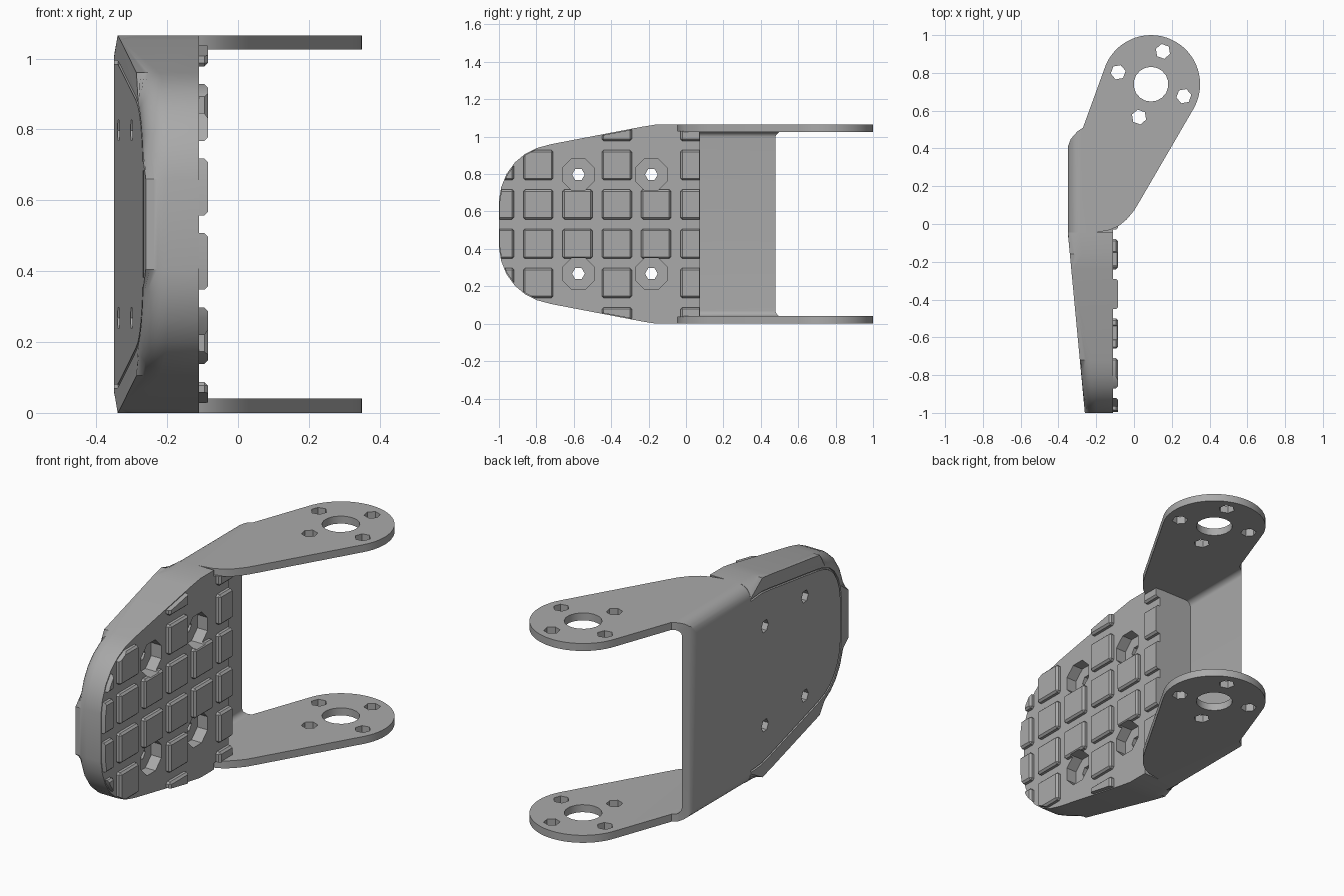
import bpy, bmesh, math
from mathutils import Matrix, Vector

if "Cube" in bpy.data.objects:
    bpy.data.objects.remove(bpy.data.objects["Cube"])

H = 1.065          # overall height
SOLE = -0.11       # plane of the sole under the treads
T = 0.04           # sheet thickness

grey = bpy.data.materials.new("metal_grey")
grey.use_nodes = True
grey.diffuse_color = (0.4, 0.4, 0.4, 1)
grey.node_tree.nodes["Principled BSDF"].inputs["Base Color"].default_value = (0.4, 0.4, 0.4, 1)


def make(name, bm):
    bmesh.ops.recalc_face_normals(bm, faces=bm.faces)
    mesh = bpy.data.meshes.new(name)
    bm.to_mesh(mesh)
    bm.free()
    mesh.materials.append(grey)
    ob = bpy.data.objects.new(name, mesh)
    bpy.context.scene.collection.objects.link(ob)
    return ob


def prism(bottom, top):
    """Solid between two matching loops of points."""
    bm = bmesh.new()
    a = [bm.verts.new(p) for p in bottom]
    b = [bm.verts.new(p) for p in top]
    bm.faces.new(a)
    bm.faces.new(b)
    for i in range(len(a)):
        j = (i + 1) % len(a)
        bm.faces.new((a[i], a[j], b[j], b[i]))
    return bm


def cylinder(bm, centre, radius, depth, sides, axis="Z", turn=0):
    m = Matrix.Translation(centre)
    if axis == "X":
        m = m @ Matrix.Rotation(math.pi / 2, 4, "Y")
    m = m @ Matrix.Rotation(turn, 4, "Z")
    bmesh.ops.create_cone(bm, cap_ends=True, segments=sides, radius1=radius,
                          radius2=radius, depth=depth, matrix=m)


def box(bm, lo, hi):
    lo, hi = Vector(lo), Vector(hi)
    m = Matrix.Translation((lo + hi) / 2) @ Matrix.Diagonal((*(hi - lo), 1))
    return bmesh.ops.create_cube(bm, size=1, matrix=m)["verts"]


def carve(ob, *cuts):
    """Apply boolean operations given as (operation, cutter)."""
    for op, cutter in cuts:
        cutter.hide_render = True
        mod = ob.modifiers.new("cut", "BOOLEAN")
        mod.operation, mod.object, mod.solver = op, cutter, "EXACT"
    graph = bpy.context.evaluated_depsgraph_get()
    ob.data = bpy.data.meshes.new_from_object(ob.evaluated_get(graph))
    ob.modifiers.clear()


def arc(cx, cy, r, start, end, n):
    return [(cx + r * math.cos(math.radians(start + (end - start) * i / n)),
             cy + r * math.sin(math.radians(start + (end - start) * i / n))) for i in range(n + 1)]


def mirrored(half):
    return half + [(y, H - z) for y, z in reversed(half)]


def inset(loop, d):
    """Move every side of a convex clockwise loop inwards."""
    out = []
    for i, p in enumerate(loop):
        p = Vector(p)
        e1 = (p - Vector(loop[i - 1])).normalized()
        e2 = (Vector(loop[(i + 1) % len(loop)]) - p).normalized()
        n1, n2 = Vector((e1.y, -e1.x)), Vector((e2.y, -e2.x))
        out.append(p + (n1 + n2) * d / (1 + n1.dot(n2)))
    return out


def back(y):
    """Sloping back plane of the foot."""
    return -0.35 + 0.085 * (-0.05 - y) / 0.9


# Bracket: bent sheet trimmed to the arm outline, then drilled
outer = [(0.4, H)] + arc(-0.28, H - 0.07, 0.07, 90, 180, 8)
inner = [(0.4, H - T)] + arc(-0.28, H - 0.07, 0.03, 90, 180, 8)
sheet = mirrored(outer) + mirrored(inner)[::-1]
bracket = make("bracket", prism([(x, -0.1, z) for x, z in sheet], [(x, 1.1, z) for x, z in sheet]))
arm = (arc(0.09, 0.74, 0.26, -30, 162, 32)
       + [(-0.27, 0.51), (-0.3, 0.49), (-0.335, 0.45), (-0.35, 0.41), (-0.36, 0.41), (-0.36, -0.05)]
       + [(-0.2, -0.045), (-0.13, -0.032), (-0.08, -0.01), (-0.04, 0.023), (0, 0.07), (0.03, 0.12)])
trim = make("arm_trim", prism([(x, y, -0.1) for x, y in arm], [(x, y, 1.2) for x, y in arm]))
bm = bmesh.new()
cylinder(bm, (0.09, 0.74, 0.5), 0.092, 2, 18)
for k in range(4):
    a = math.radians(70 + 90 * k)
    cylinder(bm, (0.09 + 0.185 * math.cos(a), 0.74 + 0.185 * math.sin(a), 0.5), 0.04, 2, 6, turn=a)
drill = make("arm_drill", bm)
carve(bracket, ("INTERSECT", trim), ("DIFFERENCE", drill))

# Foot body: tapered slab with a rounded back rim
END = -0.045
toe = [(-1, 0.66), (-0.988, 0.73), (-0.96, 0.8), (-0.915, 0.862), (-0.86, 0.908),
       (-0.795, 0.94), (-0.72, 0.96), (-0.24, 1.052), (-0.16, H)]
outline = mirrored(toe + [(END, H)])
bm = prism([(back(y), y, z) for y, z in outline], [(SOLE, y, z) for y, z in outline])
rim = [e for e in bm.edges
       if all(v.co.x < SOLE - 0.01 for v in e.verts) and not all(v.co.y > END - 0.01 for v in e.verts)]
bmesh.ops.bevel(bm, geom=rim, offset=0.065, segments=6, profile=0.5, affect="EDGES")
foot = make("foot_body", bm)

# Groove around the back plate, left open towards the bracket
long_outline = mirrored(toe + [(0.15, H)])
bm = bmesh.new()
loops = [[bm.verts.new((back(y) + 0.012, y, z)) for y, z in inset(long_outline, d)] for d in (0.07, 0.08)]
n = len(long_outline)
strip = []
for i in range(n):
    if i != n // 2 - 1:
        j = (i + 1) % n
        strip.append(bm.faces.new((loops[0][i], loops[0][j], loops[1][j], loops[1][i])))
caps = bmesh.ops.extrude_face_region(bm, geom=strip, use_keep_orig=True)["geom"]
bmesh.ops.translate(bm, vec=(-0.1, 0, 0), verts=[g for g in caps if isinstance(g, bmesh.types.BMVert)])
groove = make("groove_cutter", bm)

# Heel block reaching between the bracket arms
bm = bmesh.new()
box(bm, (-0.32, END - 0.01, T - 0.005), (SOLE, 0.075, H - T + 0.005))
heel = make("heel_block", bm)

# Treads: chamfered blocks on a regular grid, trimmed to the foot
PITCH = 0.21
bm = bmesh.new()
for col in range(6):
    for row in range(6):
        y = -1.0 + PITCH * col
        z = H / 2 + PITCH * (row - 2.5)
        if col in (2, 4) and row not in (2, 3):
            continue
        box(bm, (-0.13, y - 0.08, z - 0.08), (-0.085, y + 0.08, z + 0.08))
bmesh.ops.bevel(bm, geom=bm.edges[:], offset=0.01, segments=1, affect="EDGES")
treads = make("treads", bm)
area = mirrored([(y + 0.004, z - 0.004) for y, z in toe]
                + [(END, H - 0.004), (END, H - T + 0.005), (0.073, H - T + 0.005)])
clip = make("tread_trim", prism([(-0.2, y, z) for y, z in area], [(0, y, z) for y, z in area]))

# Bolt pockets with through holes
pockets, bolts = bmesh.new(), bmesh.new()
for y in (-0.575, -0.185):
    for z in (H / 2 - 0.265, H / 2 + 0.265):
        cylinder(pockets, (-0.07, y, z), 0.092, 0.2, 8, "X", math.pi / 8)
        cylinder(bolts, (-0.2, y, z), 0.034, 0.6, 6, "X")
pocket = make("pocket_cutter", pockets)
bolt = make("bolt_cutter", bolts)
carve(foot, ("DIFFERENCE", groove), ("DIFFERENCE", pocket), ("DIFFERENCE", bolt))
carve(treads, ("INTERSECT", clip), ("DIFFERENCE", pocket))

for cutter in (trim, drill, groove, clip, pocket, bolt):
    bpy.data.objects.remove(cutter)

# Smooth the bends, keep the sheet edges sharp
for ob in (bracket, foot, heel, treads):
    bpy.ops.object.select_all(action="DESELECT")
    ob.select_set(True)
    bpy.context.view_layer.objects.active = ob
    bpy.ops.object.shade_smooth_by_angle(angle=math.radians(30))
